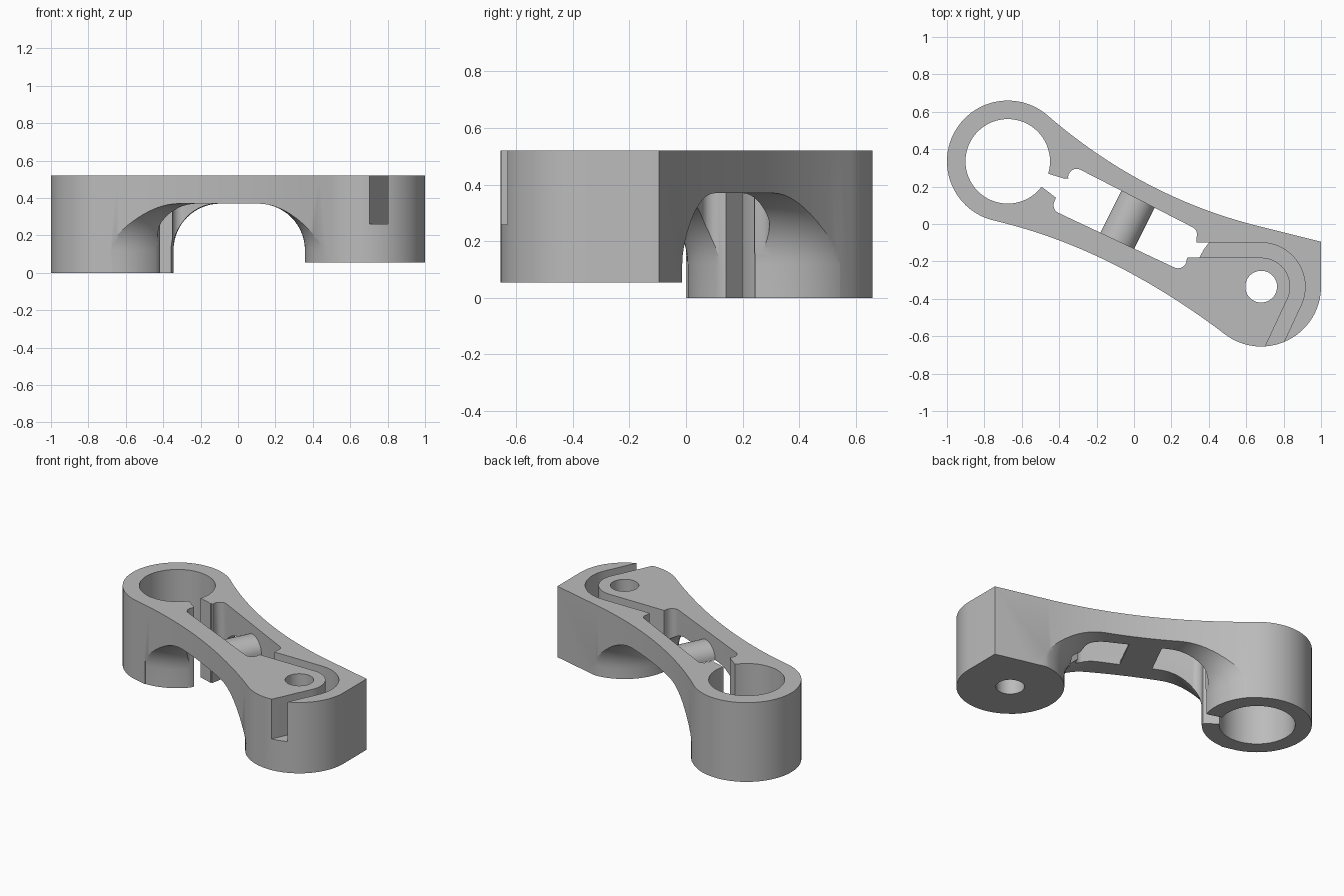
import bpy, bmesh
from math import sin, cos, radians
from mathutils import Matrix, Vector

cube = bpy.data.objects.get("Cube")
if cube:
    bpy.data.objects.remove(cube)

CLAMP = (-0.675, 0.335)   # axis of the large ring
PIVOT = (0.68, -0.335)    # axis of the small bored end
TOP, ARCH = 0.52, 0.37    # top face and underside of the bridge

grey = bpy.data.materials.new("grey")
grey.use_nodes = True
colour = (0.5, 0.5, 0.5, 1)
grey.diffuse_color = colour
grey.node_tree.nodes["Principled BSDF"].inputs["Base Color"].default_value = colour


def arc(centre, r, a0, a1, n=8):
    angles = [radians(a0 + (a1 - a0) * i / n) for i in range(n + 1)]
    return [(centre[0] + r * cos(a), centre[1] + r * sin(a)) for a in angles]


def bend(p0, p1, p2, n=24):
    p0, p1, p2 = Vector(p0), Vector(p1), Vector(p2)
    steps = [i / n for i in range(n + 1)]
    return [tuple(p0 * (1 - t) ** 2 + p1 * 2 * t * (1 - t) + p2 * t * t) for t in steps]


def finish(name, bm):
    bmesh.ops.remove_doubles(bm, verts=bm.verts, dist=0.0001)
    bmesh.ops.recalc_face_normals(bm, faces=bm.faces)
    mesh = bpy.data.meshes.new(name)
    bm.to_mesh(mesh)
    bm.free()
    mesh.materials.append(grey)
    ob = bpy.data.objects.new(name, mesh)
    bpy.context.collection.objects.link(ob)
    return ob


def prism(name, points, z0, z1, matrix=None):
    bm = bmesh.new()
    face = bm.faces.new([bm.verts.new((x, y, z0)) for x, y in points])
    walls = bmesh.ops.extrude_face_region(bm, geom=[face])["geom"]
    verts = [v for v in walls if isinstance(v, bmesh.types.BMVert)]
    bmesh.ops.translate(bm, verts=verts, vec=(0, 0, z1 - z0))
    if matrix:
        bm.transform(matrix)
    return finish(name, bm)


def box(name, x0, x1, z0, z1):
    return prism(name, [(x0, -2), (x1, -2), (x1, 2), (x0, 2)], z0, z1)


def flared_pillar(name, centre, r, flare=0.25):
    # straight post that sweeps outward into the bridge underside
    n = 64
    sweep = arc((r + flare, ARCH - flare), flare, 180, 90, 14)
    profile = [(0, -0.3), (r, -0.3)] + sweep + [(r + flare, ARCH + 0.1), (0, ARCH + 0.1)]
    bm = bmesh.new()
    rings = []
    for pr, pz in profile:
        ring = arc((0, 0), pr, 0, 360, n)[:-1] if pr else [(0, 0)] * n
        rings.append([bm.verts.new((x + centre[0], y + centre[1], pz)) for x, y in ring])
    for a, b in zip(rings, rings[1:]):
        for i in range(n):
            j = (i + 1) % n
            bm.faces.new((a[i], a[j], b[j], b[i]))
    return finish(name, bm)


def cut(target, tool):
    mod = target.modifiers.new("cut", 'BOOLEAN')
    mod.operation, mod.solver, mod.object = 'DIFFERENCE', 'EXACT', tool
    with bpy.context.temp_override(object=target, active_object=target):
        bpy.ops.object.modifier_apply(modifier=mod.name)
    bpy.data.objects.remove(tool)


# Arm outline: ring end, lower edge, bored end with square corner, upper edge
outline = arc(CLAMP, 0.325, 49.3, 257, 48)
outline += bend((-0.748, 0.018), (-0.127, -0.125), (0.486, -0.589))[1:-1]
outline += arc(PIVOT, 0.32, 232.6, 360, 32)
outline += [(1.0, -0.095)]
outline += bend((0.66, -0.01), (0.044, 0.144), (-0.463, 0.581))[:-1]
arm = prism("lever_arm", outline, 0, TOP)

# Bores through both ends
cut(arm, prism("ring_bore", arc(CLAMP, 0.226, 0, 360, 64)[:-1], -1, 1))
cut(arm, prism("pivot_bore", arc(PIVOT, 0.085, 0, 360, 40)[:-1], -1, 1))

# Central window with relieved corners, leaving a low rounded cross web
window = [(-0.415, 0.147), (-0.365, 0.245)]
window += arc((-0.307, 0.25), 0.045, 190, 60)
window += arc((0.295, -0.055), 0.042, 60, -20)
window += [(0.335, -0.1), (0.285, -0.18)]
window += arc((0.235, -0.19), 0.047, 0, -120)
window += arc((-0.385, 0.1), 0.045, 240, 160)
window = prism("window", window, -1, 1)
web_section = [(-0.1, 0.2), (0.1, 0.2)]
web_section += [(x, ARCH + 0.9 * y) for x, y in arc((0, 0), 0.1, 0, 180, 16)]
place = (Matrix.Translation((-0.03, 0.03, 0)) @ Matrix.Rotation(radians(-26.6), 4, 'Z')
         @ Matrix.Rotation(radians(90), 4, 'X'))
cut(window, prism("web", web_section, -0.4, 0.4, place))
cut(arm, window)

# Radial split joining the ring bore to the window
split = arc(CLAMP, 0.15, -17, -37, 1) + arc(CLAMP, 0.345, -37, -17, 1)
cut(arm, prism("split", split, -1, 1))

# Arched underside between the two pillars, and the raised foot of the bored end
arch = box("arch", CLAMP[0], 0.7, -0.2, ARCH)
cut(arch, flared_pillar("ring_pillar", CLAMP, 0.33))
cut(arch, flared_pillar("pivot_pillar", PIVOT, 0.322))
cut(arm, arch)
cut(arm, box("foot", 0.1, 1.5, -1, 0.055))

# Cable groove curling round the pivot bore
run = Vector((-sin(radians(25)), -cos(radians(25)))) * 0.4
outer = arc(PIVOT, 0.235, 90, -25, 24)
inner = arc(PIVOT, 0.155, -25, 90, 24)
groove = [(0.31, -0.1)] + outer
groove += [tuple(Vector(outer[-1]) + run), tuple(Vector(inner[0]) + run)]
groove += inner + [(0.27, -0.18)]
cut(arm, prism("groove", groove, 0.26, 1))

bpy.ops.object.select_all(action='DESELECT')
arm.select_set(True)
bpy.context.view_layer.objects.active = arm
bpy.ops.object.shade_smooth_by_angle(angle=radians(25))
